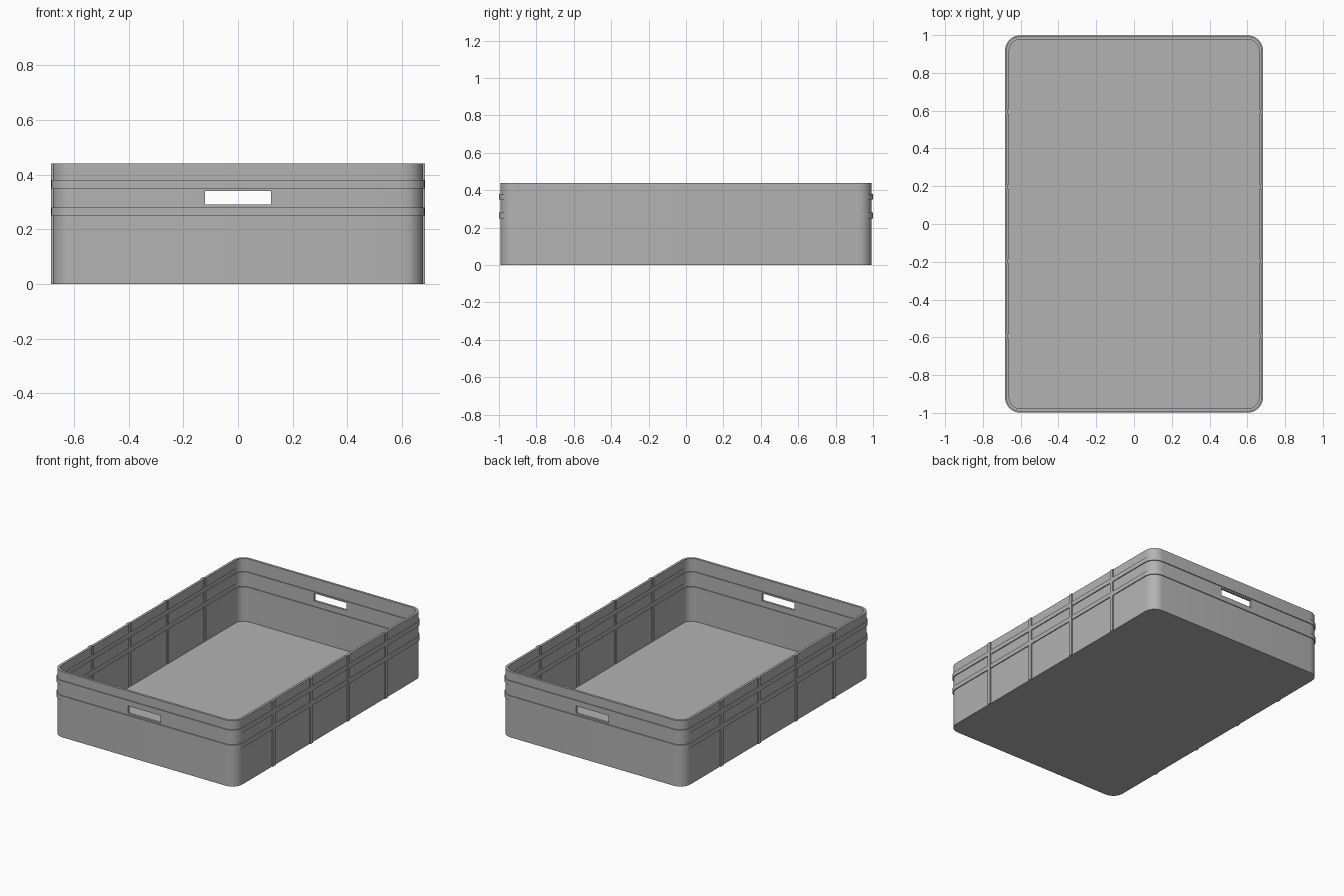
import bpy, bmesh, math

cube = bpy.data.objects.get("Cube")
if cube:
    bpy.data.objects.remove(cube, do_unlink=True)

HX, HY, HEIGHT = 0.677, 0.993, 0.44    # wall half sizes and height
RADIUS, WALL, BAND = 0.075, 0.016, 0.006
FLOOR = 0.02
BANDS = [(0.25, 0.28), (0.35, 0.38)]
RIBS = [0.197, 0.594]
RIB_WIDTH = 0.026

grey = bpy.data.materials.new("plastic grey")
grey.use_nodes = True
colour = (0.45, 0.45, 0.45, 1)
grey.diffuse_color = colour
grey.node_tree.nodes["Principled BSDF"].inputs["Base Color"].default_value = colour


def make_object(name, bm):
    bmesh.ops.recalc_face_normals(bm, faces=bm.faces)
    mesh = bpy.data.meshes.new(name)
    bm.to_mesh(mesh)
    bm.free()
    mesh.materials.append(grey)
    obj = bpy.data.objects.new(name, mesh)
    bpy.context.collection.objects.link(obj)
    return obj


def box(name, low, high):
    bm = bmesh.new()
    bmesh.ops.create_cube(bm, size=1)
    for v in bm.verts:
        for i in range(3):
            v.co[i] = low[i] if v.co[i] < 0 else high[i]
    return make_object(name, bm)


def rounded_ring(bm, offset, z, steps=8):
    """Rounded rectangle outline, grown by offset."""
    radius = RADIUS + offset
    ring = []
    for corner, (sx, sy) in enumerate([(1, 1), (-1, 1), (-1, -1), (1, -1)]):
        for i in range(steps + 1):
            a = (corner + i / steps) * math.pi / 2
            ring.append(bm.verts.new((sx * (HX - RADIUS) + radius * math.cos(a),
                                      sy * (HY - RADIUS) + radius * math.sin(a), z)))
    return ring


def wall_profile(base, bottom):
    """Vertical wall section with the two raised bands."""
    points = [(base, bottom)]
    for low, high in BANDS:
        points += [(base, low), (base + BAND, low), (base + BAND, high), (base, high)]
    return points + [(base, HEIGHT)]


# Crate shell: outside wall up, inside wall down, closed by base and floor
bm = bmesh.new()
profile = wall_profile(0, 0) + wall_profile(-WALL, FLOOR)[::-1]
rings = [rounded_ring(bm, offset, z) for offset, z in profile]
for lower, upper in zip(rings, rings[1:]):
    for i in range(len(lower)):
        j = (i + 1) % len(lower)
        bm.faces.new((lower[i], lower[j], upper[j], upper[i]))
bm.faces.new(rings[0])
bm.faces.new(rings[-1])
crate = make_object("crate_shell", bm)


def cut(cutter):
    cutter.hide_render = True
    cutter.hide_viewport = True
    mod = crate.modifiers.new(cutter.name, "BOOLEAN")
    mod.operation = "DIFFERENCE"
    mod.solver = "EXACT"
    mod.object = cutter
    bpy.context.view_layer.objects.active = crate
    bpy.ops.object.modifier_apply(modifier=mod.name)
    bpy.data.objects.remove(cutter, do_unlink=True)


# Hand holes through both end walls
for side in (-1, 1):
    y0, y1 = sorted((side * 0.9, side * 1.1))
    cut(box("hand_hole_cutter", (-0.12, y0, 0.29), (0.12, y1, 0.34)))

# Upright ribs on the long walls, hollow on the inside
inner = HX - WALL
for side, side_name in ((-1, "right"), (1, "left")):
    for number, y in enumerate([-RIBS[1], -RIBS[0], RIBS[0], RIBS[1]], 1):
        y0, y1 = y - RIB_WIDTH / 2, y + RIB_WIDTH / 2
        x0, x1 = sorted((side * (inner - 0.02), side * (inner + BAND - 0.0005)))
        cut(box("rib_groove_cutter", (x0, y0 + 0.002, FLOOR + 0.001),
                (x1, y1 - 0.002, HEIGHT + 0.1)))
        x0, x1 = sorted((side * (HX - 0.006), side * (HX + BAND + 0.0005)))
        box(f"{side_name}_rib_{number}", (x0, y0, 0), (x1, y1, HEIGHT))

# Smooth rounded corners, crisp edges elsewhere
bpy.ops.object.select_all(action="DESELECT")
crate.select_set(True)
bpy.context.view_layer.objects.active = crate
bpy.ops.object.shade_smooth_by_angle(angle=math.radians(30))
